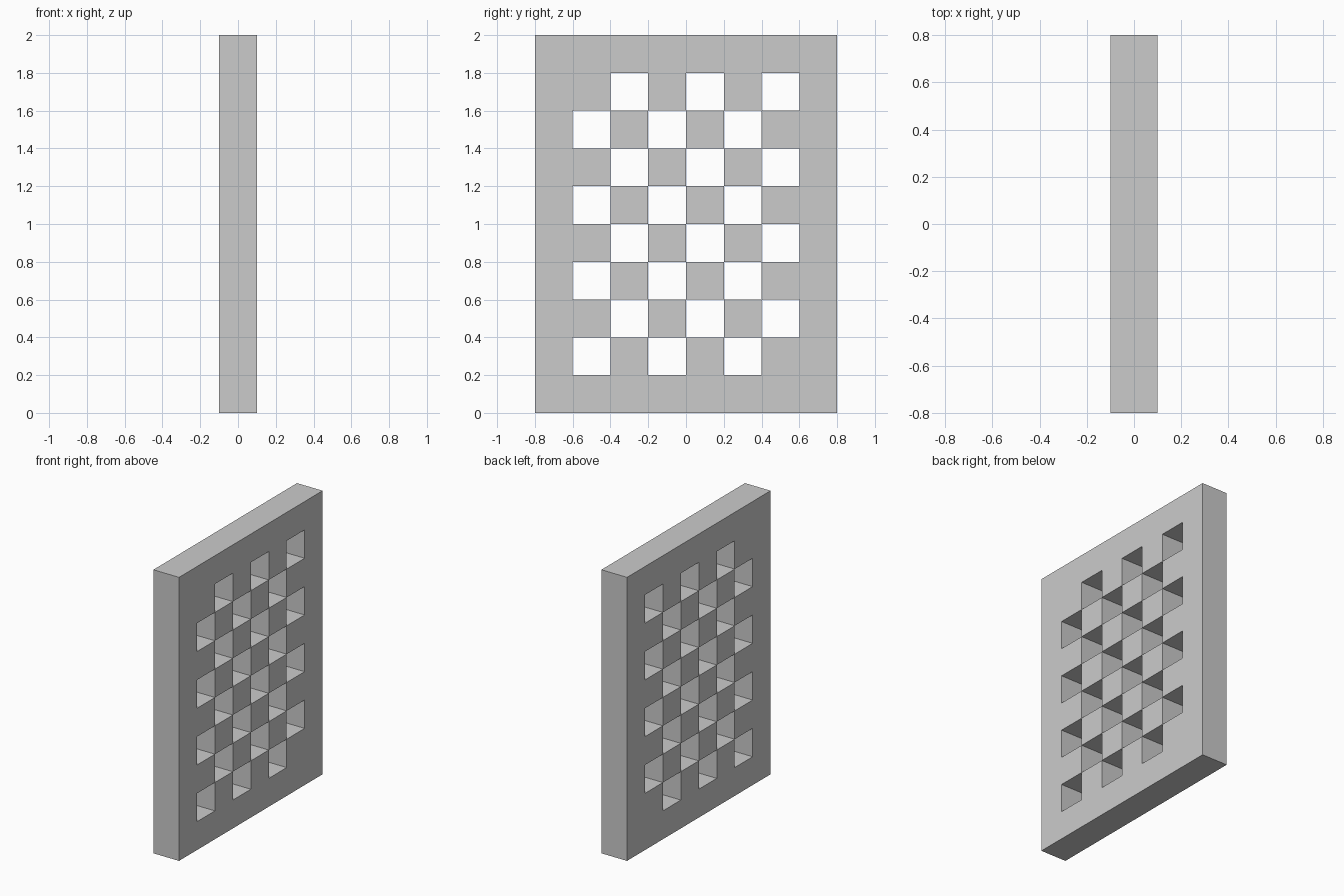
import bpy, bmesh

if "Cube" in bpy.data.objects:
    bpy.data.objects.remove(bpy.data.objects["Cube"])

CELL, HALF_T = 0.2, 0.1      # grid cell size, half panel thickness
COLS, ROWS = 8, 10           # cells along y and z


def solid(i, j):
    """True where the panel has material; checkerboard of holes inside a one-cell border."""
    if not (0 <= i < COLS and 0 <= j < ROWS):
        return False
    inside = 1 <= i <= COLS - 2 and 1 <= j <= ROWS - 2
    return not (inside and (i + j) % 2 == 0)


bm = bmesh.new()
cache = {}


def vert(i, j, side):
    key = (i, j, side)
    if key not in cache:
        cache[key] = bm.verts.new((side * HALF_T, (i - COLS / 2) * CELL, j * CELL))
    return cache[key]


# Lattice panel: two faces per solid cell, plus walls next to every opening
for i in range(COLS):
    for j in range(ROWS):
        if not solid(i, j):
            continue
        ring = [(i, j), (i + 1, j), (i + 1, j + 1), (i, j + 1)]
        bm.faces.new([vert(*p, 1) for p in ring])
        bm.faces.new([vert(*p, -1) for p in reversed(ring)])
        for k, (di, dj) in enumerate([(0, -1), (1, 0), (0, 1), (-1, 0)]):
            if not solid(i + di, j + dj):
                a, b = ring[k], ring[(k + 1) % 4]
                bm.faces.new([vert(*b, 1), vert(*a, 1), vert(*a, -1), vert(*b, -1)])

mesh = bpy.data.meshes.new("lattice_panel")
bm.to_mesh(mesh)
bm.free()
panel = bpy.data.objects.new("lattice_panel", mesh)
bpy.context.collection.objects.link(panel)
